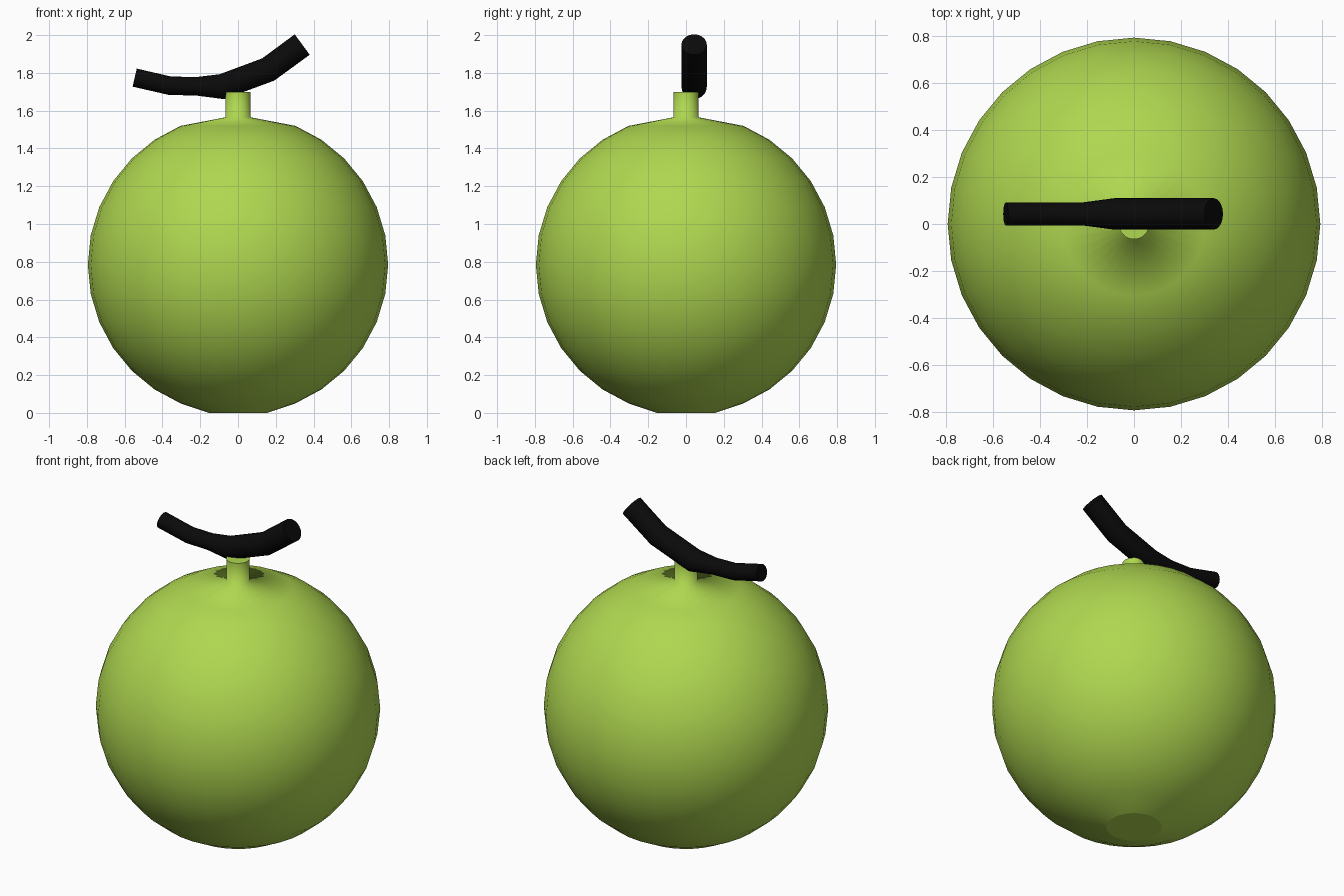
import bpy, bmesh, math
from mathutils import Vector

if "Cube" in bpy.data.objects:
    bpy.data.objects.remove(bpy.data.objects["Cube"])


def material(name, rgb):
    m = bpy.data.materials.new(name)
    m.diffuse_color = (*rgb, 1)
    m.use_nodes = True
    m.node_tree.nodes["Principled BSDF"].inputs["Base Color"].default_value = m.diffuse_color
    return m


def skin_rings(name, rings, mat):
    """Join rings of points into a closed skin with flat end caps."""
    bm = bmesh.new()
    loops = [[bm.verts.new(p) for p in ring] for ring in rings]
    n = len(loops[0])
    for a, b in zip(loops, loops[1:]):
        for i in range(n):
            j = (i + 1) % n
            bm.faces.new((a[i], a[j], b[j], b[i])).smooth = True
    for end in (loops[0], loops[-1]):
        bm.faces.new(end)
        for i in range(n):
            bm.edges.get((end[i], end[(i + 1) % n])).smooth = False
    bmesh.ops.recalc_face_normals(bm, faces=bm.faces)
    me = bpy.data.meshes.new(name)
    bm.to_mesh(me)
    bm.free()
    me.materials.append(mat)
    ob = bpy.data.objects.new(name, me)
    bpy.context.collection.objects.link(ob)
    return ob


green = material("melon green", (0.43, 0.68, 0.08))
black = material("branch black", (0.003, 0.003, 0.003))

# Round fruit with its stem drawn out of the top in one smooth skin
R, CZ, SEG = 0.795, 0.785, 32
profile = []
for k in range(1, 15):
    a = math.pi * k / 16
    profile.append((R * math.sin(a), max(0, CZ - R * math.cos(a))))
profile[0] = (profile[0][0], 0.0)
profile += [(0.065, 1.565), (0.065, 1.70)]


def circle(r, z):
    return [(r * math.cos(2 * math.pi * i / SEG), r * math.sin(2 * math.pi * i / SEG), z)
            for i in range(SEG)]


skin_rings("fruit_with_stem", [circle(r, z) for r, z in profile], green)

# Bent branch: x, z, radius along its centre line
path = [(-0.547, 1.775, 0.049), (-0.36, 1.732, 0.049), (-0.22, 1.729, 0.049),
        (-0.085, 1.727, 0.067), (0.16, 1.818, 0.067), (0.34, 1.95, 0.067)]
pts = [Vector((x, 0.043, z)) for x, z, r in path]
rings = []
for i, p in enumerate(pts):
    d0 = (p - pts[i - 1]).normalized() if i else (pts[1] - p).normalized()
    d1 = (pts[i + 1] - p).normalized() if i < len(pts) - 1 else d0
    t = (d0 + d1).normalized()
    up = Vector((-t.z, 0, t.x))
    r = path[i][2]
    rings.append([p + r * (math.cos(a) * Vector((0, 1, 0)) + math.sin(a) * up)
                  for a in (2 * math.pi * k / 20 for k in range(20))])
skin_rings("branch", rings, black)
